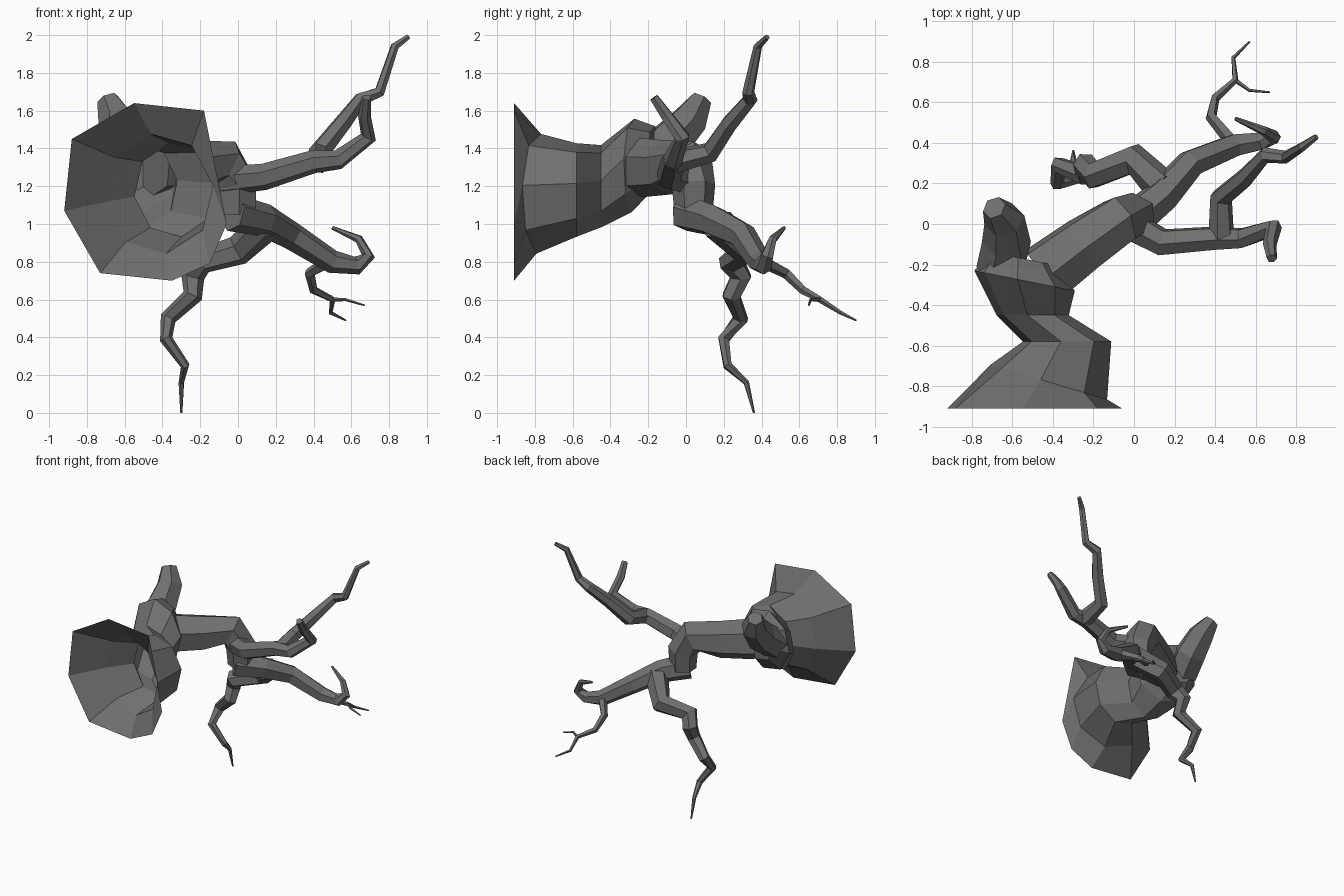
import bpy, bmesh, math
from mathutils import Vector

old = bpy.data.objects.get("Cube")
if old:
    bpy.data.objects.remove(old, do_unlink=True)

GREY = (0.16, 0.16, 0.16, 1)
bark = bpy.data.materials.new("dark grey bark")
bark.use_nodes = True
bark.diffuse_color = GREY
shader = bark.node_tree.nodes["Principled BSDF"]
shader.inputs["Base Color"].default_value = GREY
shader.inputs["Roughness"].default_value = 0.9


def skin(name, rings, open_start=False):
    """Join equal rings of points into a flat-faceted, capped surface."""
    bm = bmesh.new()
    loops = [[bm.verts.new(point) for point in ring] for ring in rings]
    for near, far in zip(loops, loops[1:]):
        for i in range(len(near)):
            bm.faces.new((near[i - 1], near[i], far[i], far[i - 1]))
    if not open_start:
        bm.faces.new(loops[0])
    bm.faces.new(loops[-1])
    bmesh.ops.recalc_face_normals(bm, faces=bm.faces)
    mesh = bpy.data.meshes.new(name)
    bm.to_mesh(mesh)
    bm.free()
    mesh.materials.append(bark)
    obj = bpy.data.objects.new(name, mesh)
    bpy.context.collection.objects.link(obj)


def oval(centre, width, height, slant=0, sides=8):
    """Upright oval facing the front; slant pushes its left side along y."""
    x, y, z = centre
    ring = []
    for i in range(sides):
        angle = math.tau * i / sides + math.radians(8)
        offset = width * math.cos(angle)
        ring.append(Vector((x + offset, y + slant * offset, z + height * math.sin(angle))))
    return ring


def limb(name, thick, thin, path, sides=6, swell=0):
    """Crooked tube along a path, tapering from thick to thin, swollen midway."""
    points = [Vector(point) for point in path]
    last = len(points) - 1
    rings, side = [], None
    for i, point in enumerate(points):
        before = points[max(i - 1, 0)]
        after = points[min(i + 1, last)]
        axis = (point - before).normalized() + (after - point).normalized()
        axis.normalize()
        if side is None:
            side = axis.orthogonal()
        side = (side - axis * side.dot(axis)).normalized()
        up = axis.cross(side)
        radius = thick + (thin - thick) * i / last + swell * math.sin(math.pi * i / last)
        ring = []
        for k in range(sides):
            angle = math.tau * k / sides
            ring.append(point + radius * (side * math.cos(angle) + up * math.sin(angle)))
        rings.append(ring)
    skin(name, rings)


# Open flared trunk: ragged rim, throat, pinched neck and swollen shoulder
rim = [(-.06, 1), (-.18, 1.6), (-.55, 1.64), (-.88, 1.45),
       (-.92, 1.07), (-.73, .74), (-.35, .7), (-.15, .79)]
skin("flared_trunk", [
    [Vector((x, -.91, z)) for x, z in rim],
    oval(centre=(-.42, -.78, 1.16), width=.29, height=.32, slant=-.3),
    oval(centre=(-.33, -.58, 1.18), width=.22, height=.25),
    oval(centre=(-.5, -.45, 1.2), width=.18, height=.22),
    oval(centre=(-.54, -.28, 1.31), width=.25, height=.25, slant=-.2),
    oval(centre=(-.55, -.17, 1.35), width=.16, height=.17, slant=-.2),
], open_start=True)

# Stem and short stub growing from the shoulder
limb("main_stem", thick=.16, thin=.1, path=[
    (-.45, -.25, 1.3), (-.25, -.1, 1.3), (-.07, .02, 1.32), (0, .04, 1.2), (0, .04, 1.05)])
limb("stub_branch", thick=.12, thin=.06, swell=.025, path=[
    (-.66, -.22, 1.33), (-.63, -.09, 1.43), (-.64, .02, 1.55), (-.69, .08, 1.66)])

# Upper pair of branches
limb("upper_branch", thick=.08, thin=.025, path=[
    (-.06, .02, 1.23), (.14, -.09, 1.25), (.4, -.07, 1.33), (.53, -.07, 1.34),
    (.69, -.02, 1.46), (.67, -.1, 1.57), (.68, -.17, 1.67)])
limb("tall_branch", thick=.065, thin=.015, path=[
    (.43, -.06, 1.33), (.43, .13, 1.38), (.55, .23, 1.53), (.65, .34, 1.66),
    (.75, .33, 1.7), (.83, .38, 1.94), (.9, .43, 1.99)])

# Lower branch with its forked twig
limb("lower_branch", thick=.1, thin=.01, path=[
    (-.03, 0, 1.06), (.14, .14, 1.02), (.28, .3, .94), (.5, .39, .8),
    (.63, .41, .78), (.69, .43, .83), (.64, .46, .92), (.5, .52, .98)])
limb("twig", thick=.035, thin=.005, sides=5, path=[
    (.48, .41, .8), (.38, .53, .74), (.4, .62, .65), (.5, .71, .6),
    (.49, .82, .53), (.57, .9, .49)])
limb("twig_fork", thick=.012, thin=.005, sides=5, path=[
    (.5, .71, .6), (.57, .66, .6), (.67, .65, .57)])

# Crooked root reaching down to the floor
limb("hanging_root", thick=.09, thin=.006, path=[
    (.15, .17, 1), (0, .32, .86), (-.2, .24, .8), (-.24, .29, .72), (-.24, .24, .62),
    (-.37, .29, .5), (-.38, .2, .39), (-.28, .22, .25), (-.3, .32, .16), (-.3, .36, 0)])
